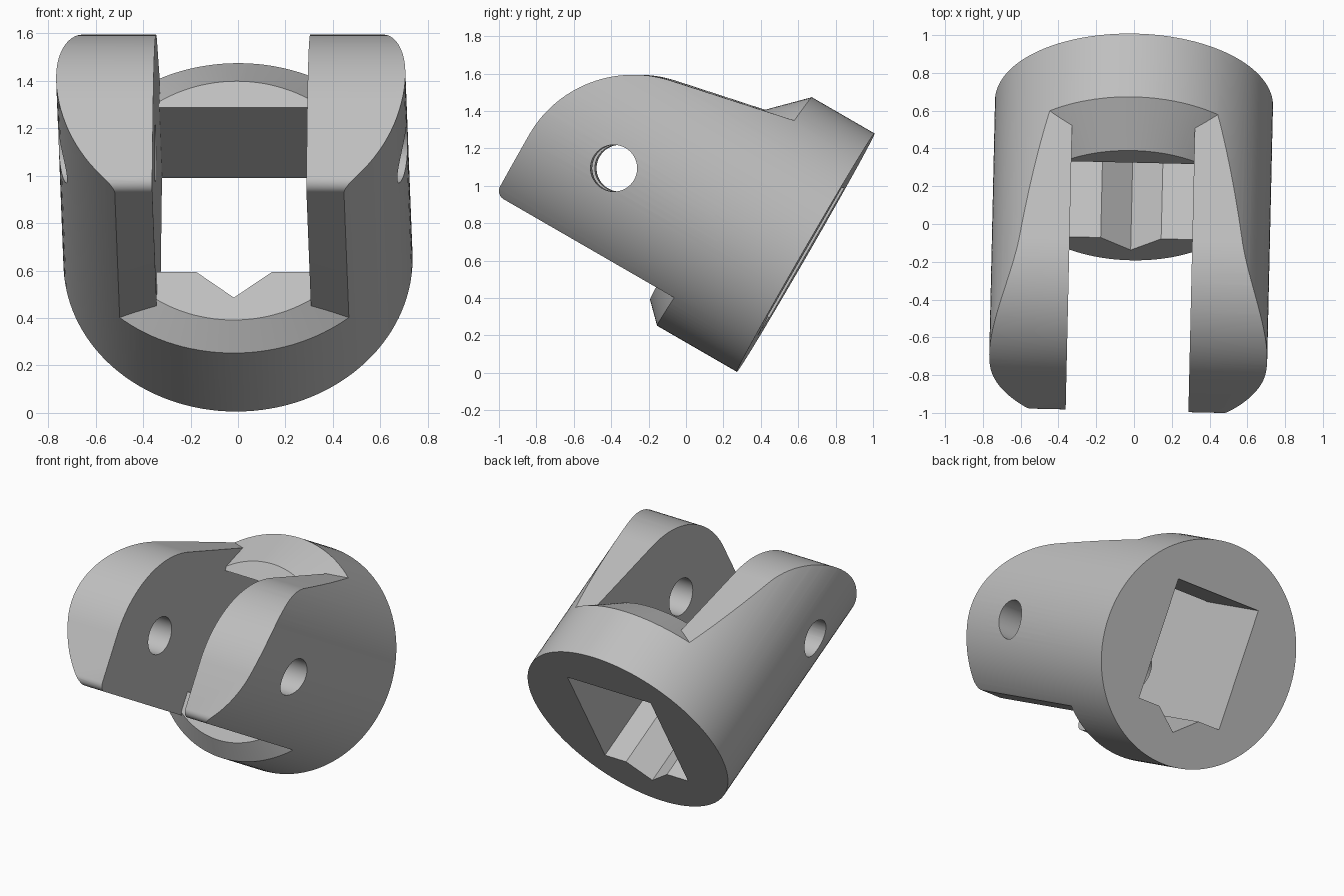
import bpy, bmesh
from math import radians, sin, cos
from mathutils import Matrix

cube = bpy.data.objects.get("Cube")
if cube:
    bpy.data.objects.remove(cube, do_unlink=True)

# Working frame: x across, y up the disc, z along the yoke axis from the back face
RADIUS, RING, HALF_SLOT, HALF_HOLE = 0.736, 0.595, 0.325, 0.40
POSE = (Matrix.Translation((0, 0.64, 0.643))
        @ Matrix.Rotation(radians(-1.3), 4, 'Z')
        @ Matrix.Rotation(radians(60), 4, 'X'))

metal = bpy.data.materials.new("grey metal")
metal.use_nodes = True
GREY = (0.52, 0.52, 0.52, 1)
metal.diffuse_color = GREY
metal.node_tree.nodes["Principled BSDF"].inputs["Base Color"].default_value = GREY


def add_object(name, bm):
    bmesh.ops.recalc_face_normals(bm, faces=bm.faces)
    mesh = bpy.data.meshes.new(name)
    bm.to_mesh(mesh)
    bm.free()
    mesh.materials.append(metal)
    obj = bpy.data.objects.new(name, mesh)
    bpy.context.collection.objects.link(obj)
    return obj


def cone(name, r1, r2, depth, matrix, segments=128):
    bm = bmesh.new()
    bmesh.ops.create_cone(bm, cap_ends=True, segments=segments, radius1=r1,
                          radius2=r2, depth=depth, matrix=matrix)
    return add_object(name, bm)


def prism(name, outline, shift):
    bm = bmesh.new()
    face = bm.faces.new([bm.verts.new(p) for p in outline])
    out = bmesh.ops.extrude_face_region(bm, geom=[face])["geom"]
    bmesh.ops.translate(bm, vec=shift,
                        verts=[v for v in out if isinstance(v, bmesh.types.BMVert)])
    return add_object(name, bm)


def combine(target, tool, operation):
    mod = target.modifiers.new(operation.lower(), 'BOOLEAN')
    mod.operation, mod.object, mod.solver = operation, tool, 'EXACT'
    bpy.context.view_layer.objects.active = target
    bpy.ops.object.modifier_apply(modifier=mod.name)
    bpy.data.objects.remove(tool, do_unlink=True)


def arc(cy, cz, r, start, end, steps):
    # Points as (y, z), angle measured from +z towards +y
    angles = [radians(start + (end - start) * i / steps) for i in range(steps + 1)]
    return [(cy + r * sin(a), cz + r * cos(a)) for a in angles]


# Ring with an off-centre chamfered front
yoke = cone("yoke", RING + 0.581, 0.581, RING,
            Matrix.Translation((0, -0.053, RING / 2)))

# Two arms with rounded ends
side = [(-0.555, 0.05), (0.66, 0.05)]
side += arc(-0.186, 0.94, 0.642, 78.5, 0, 28)
side += arc(-0.505, 1.532, 0.05, 0, -90, 6)
for s in (-1, 1):
    arm = prism("arm", [(s * HALF_SLOT, y, z) for y, z in side], (s * 0.6, 0, 0))
    combine(yoke, arm, 'UNION')

# Trim everything to a round barrel
barrel = cone("barrel", RADIUS, RADIUS, 2, Matrix.Translation((0, 0, 1)))
combine(yoke, barrel, 'INTERSECT')

# Rectangular shaft hole with a V keyway
h, w = HALF_HOLE, HALF_SLOT
hole = [(-w, h), (-w, -h), (-0.16, -h), (0, -0.525), (0.16, -h), (w, -h), (w, h)]
combine(yoke, prism("shaft_hole", [(x, y, -0.2) for x, y in hole], (0, 0, 2)),
        'DIFFERENCE')

# Cross pin hole through both arms
pin = cone("pin_hole", 0.125, 0.125, 2, Matrix.Translation((0, -0.114, 1.10))
           @ Matrix.Rotation(radians(90), 4, 'Y'), 48)
combine(yoke, pin, 'DIFFERENCE')

# Tilt into place and shade
yoke.data.transform(POSE)
bpy.ops.object.select_all(action='DESELECT')
yoke.select_set(True)
bpy.context.view_layer.objects.active = yoke
bpy.ops.object.shade_smooth_by_angle(angle=radians(25))
